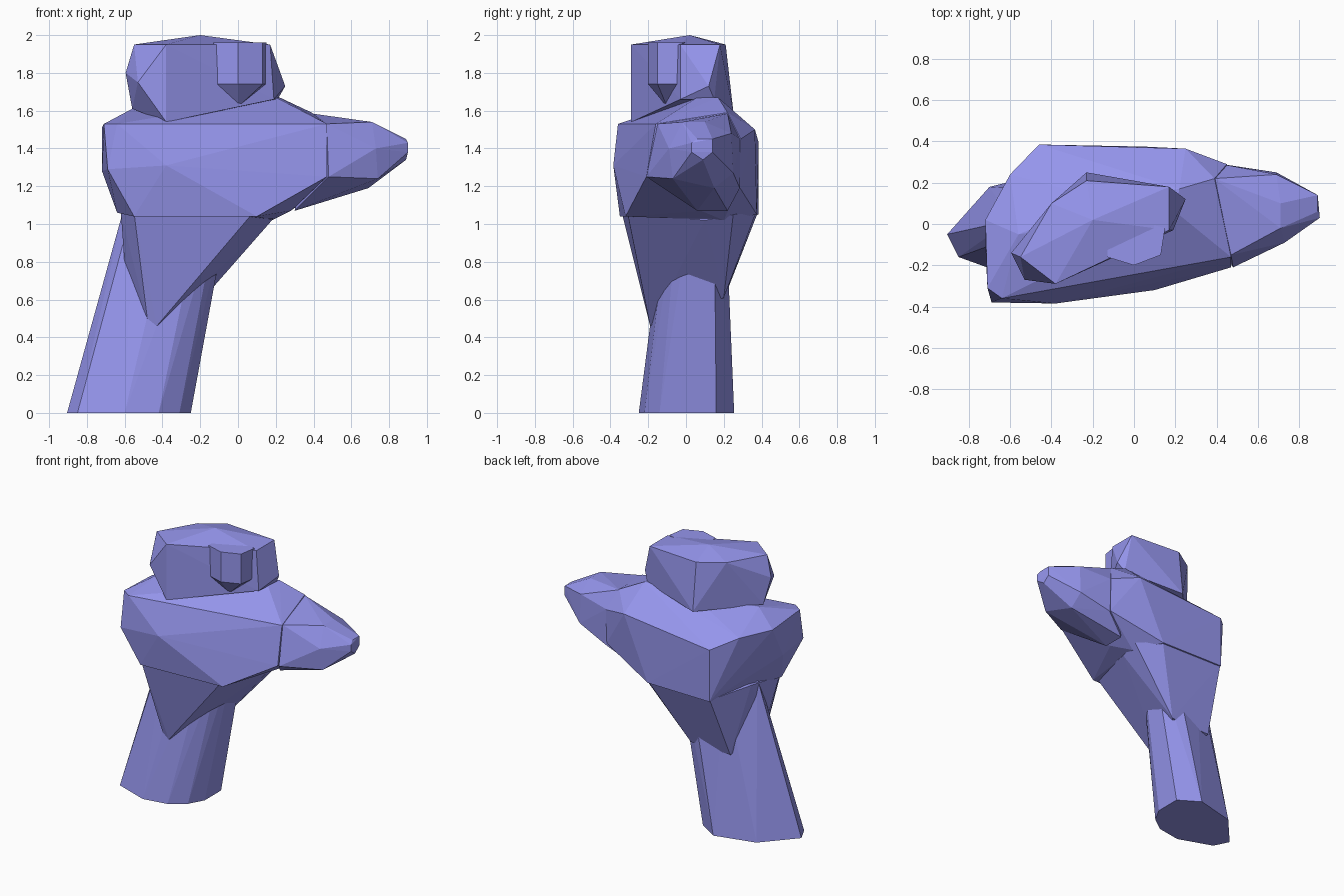
import bpy, bmesh

mat = bpy.data.materials.new("violet_stone")
mat.diffuse_color = (0.30, 0.30, 0.84, 1)


def hull(name, pts):
    """Faceted solid wrapped around a few corner points."""
    bm = bmesh.new()
    for p in pts:
        bm.verts.new(p)
    res = bmesh.ops.convex_hull(bm, input=bm.verts)
    loose = {g for g in res["geom_interior"] + res["geom_unused"]
             if isinstance(g, bmesh.types.BMVert)}
    bmesh.ops.delete(bm, geom=list(loose), context='VERTS')
    bmesh.ops.recalc_face_normals(bm, faces=bm.faces)
    me = bpy.data.meshes.new(name)
    bm.to_mesh(me)
    bm.free()
    me.materials.append(mat)
    ob = bpy.data.objects.new(name, me)
    bpy.context.collection.objects.link(ob)
    return ob


# Leaning trunk: one base outline, sheared to the right as it rises
base = [(-.905, -.05), (-.85, -.16), (-.60, -.25), (-.42, -.22), (-.31, -.14),
        (-.25, -.03), (-.25, .16), (-.40, .255), (-.70, .18)]
top = [(-.59 + (x + .90) * .84, y * .62 + .05, 1.12) for x, y in base]
hull("trunk", [(x, y, 0) for x, y in base] + top)

# Pointed underside of the main mass, wrapped around the trunk
hull("lower_wedge", [
    (-.55, -.34, 1.06), (.08, -.31, 1.06), (.18, .10, 1.02), (.20, .25, 1.05),
    (.05, .37, 1.06), (-.46, .38, 1.06), (-.62, -.20, 1.06), (-.60, .10, 1.10),
    (-.43, -.19, .46), (-.48, -.19, .50), (-.18, .20, .61), (-.50, .20, .60),
    (-.60, -.08, .78)])

# Main mass
hull("main_mass", [
    (-.64, -.36, 1.53), (.47, -.16, 1.53), (-.71, -.31, 1.53), (-.72, .02, 1.51),
    (-.60, .24, 1.50), (-.46, .385, 1.43), (.25, .365, 1.50), (.45, .29, 1.45),
    (-.69, -.38, 1.29), (-.38, -.385, 1.31), (.47, -.21, 1.25), (-.72, -.10, 1.28),
    (-.55, -.35, 1.04), (.10, -.32, 1.04), (-.64, -.20, 1.06), (-.46, .385, 1.05),
    (.05, .375, 1.05), (.28, .08, 1.07), (.18, .20, 1.02), (.45, .28, 1.20),
    (-.56, -.05, 1.61), (-.15, .12, 1.64), (.20, .06, 1.67), (.22, .17, 1.67),
    (.39, .22, 1.59)])

# Side lobe tapering to a small blunt tip
hull("side_lobe", [
    (.47, -.15, 1.53), (.48, -.21, 1.25), (.39, .22, 1.585), (.45, .285, 1.45),
    (.46, .285, 1.19), (.30, .06, 1.07), (.30, .22, 1.07),
    (.73, -.09, 1.40), (.74, -.07, 1.24), (.69, .15, 1.19), (.69, .25, 1.27),
    (.69, .24, 1.48), (.71, .10, 1.54), (.71, -.02, 1.54),
    (.90, .03, 1.38), (.90, .03, 1.43), (.89, .06, 1.45), (.89, .14, 1.45),
    (.89, .14, 1.38), (.89, .09, 1.34)])

# Upper block
hull("upper_block", [
    (-.38, -.29, 1.95), (-.55, -.16, 1.95), (-.40, .10, 1.95), (-.23, .21, 1.95),
    (.17, .18, 1.95), (.17, -.03, 1.95), (-.20, .02, 2.0),
    (-.53, -.27, 1.75), (-.595, -.14, 1.80), (-.38, -.29, 1.54),
    (-.56, -.10, 1.61), (-.23, .25, 1.60), (.21, .15, 1.66), (.25, .12, 1.73),
    (.19, -.03, 1.66)])

# Small knob on the front of the upper block
ring = [(-.13, -.16), (0, -.20), (.13, -.15), (.15, -.02), (0, .02), (-.12, -.03)]
hull("front_knob", [(x, y, z) for x, y in ring for z in (1.74, 1.96)]
     + [(0, -.10, 1.62)])
